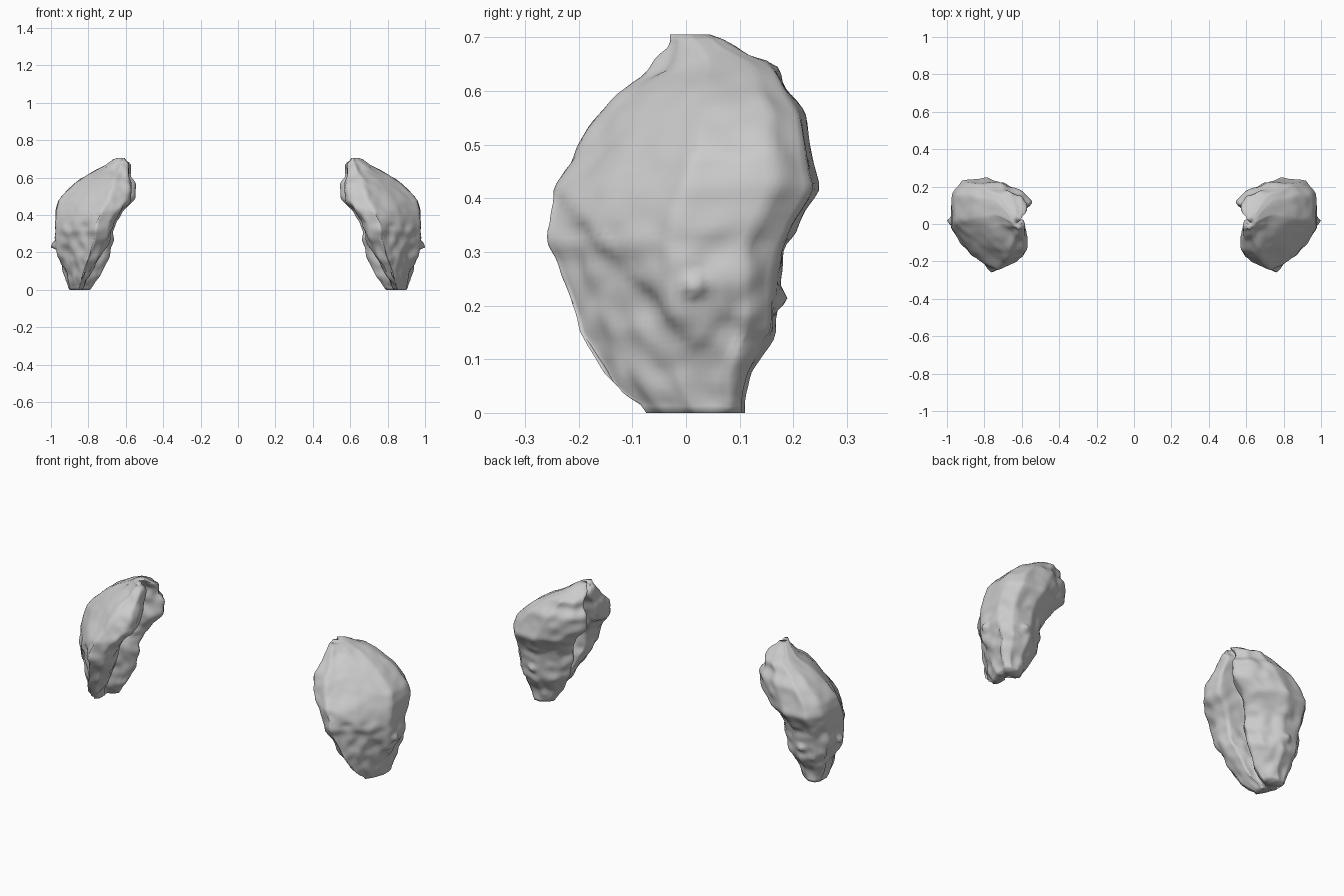
import bpy, bmesh
from mathutils import Vector, noise

if "Cube" in bpy.data.objects:
    bpy.data.objects.remove(bpy.data.objects["Cube"])

# height: z, x min, x max, y min, y max of the right-hand guard
LEVELS = [
    (0.00, .790, .900, -.075, .11), (0.03, .765, .912, -.11, .115),
    (0.07, .740, .925, -.15, .12), (0.15, .698, .950, -.20, .168),
    (0.24, .665, .973, -.225, .175), (0.31, .660, .976, -.255, .185),
    (0.36, .650, .976, -.257, .215), (0.42, .605, .974, -.252, .250),
    (0.48, .548, .960, -.21, .235), (0.56, .546, .885, -.165, .225),
    (0.60, .562, .833, -.122, .192), (0.65, .573, .740, -.062, .167),
    (0.68, .582, .688, -.035, .09), (0.705, .605, .65, -.03, .045)]

# C-shaped plan outline in unit coordinates, with the groove on the inner side
OUTLINE = [(.05, .22), (.10, .08), (.35, 0), (.66, .19), (1, .50), (1, .83),
           (.85, .97), (.5, 1), (.15, .87), (0, .72), (.12, .62), (.44, .51),
           (.42, .42), (.10, .37)]


def resample(points, count):
    pts = [Vector(p) for p in points] + [Vector(points[0])]
    lens = [(b - a).length for a, b in zip(pts, pts[1:])]
    total, out = sum(lens), []
    for i in range(count):
        d, k = total * i / count, 0
        while d > lens[k] and k < len(lens) - 1:
            d -= lens[k]
            k += 1
        out.append(pts[k].lerp(pts[k + 1], d / lens[k]))
    return out


def level(z):
    for a, b in zip(LEVELS, LEVELS[1:]):
        if z <= b[0]:
            t = (z - a[0]) / (b[0] - a[0])
            return [p + (q - p) * t for p, q in zip(a[1:], b[1:])]
    return LEVELS[-1][1:]


# main shell: stacked outlines with an overlapping upper plate
N, ROWS = 96, 56
plan = resample(OUTLINE, N)
studs = [(Vector((.962, .015, .24)), Vector((.038, 0, 0))),
         (Vector((.85, .172, .21)), Vector((0, .022, 0)))]
bm = bmesh.new()
rings = []
for r in range(ROWS + 1):
    z = 0.705 * r / ROWS
    x0, x1, y0, y1 = level(z)
    low = max(0, 1 - z / .28)
    ring = []
    for p in plan:
        u = p.x
        # lower down, the front wing moves outward and fills its outer corner
        if p.y < .5:
            u += low * .35 * (1 - u) * min(1, (.5 - p.y) / .15)
        x, y = x0 + (x1 - x0) * u, y0 + (y1 - y0) * p.y
        outside = (p.x > .35 and p.y < .4) or (p.x > .9 and p.y < .8)
        if outside and z < .12 + 1.1 * abs(y - .02):
            x -= .013 * min(1, z / .08)
        ring.append(bm.verts.new((x, y, z)))
    rings.append(ring)
for a, b in zip(rings, rings[1:]):
    for i in range(N):
        j = (i + 1) % N
        bm.faces.new((a[i], a[j], b[j], b[i]))
bm.faces.new(rings[0][::-1])
bm.faces.new(rings[-1])
sides = [v for ring in rings[1:-1] for v in ring]
bmesh.ops.smooth_vert(bm, verts=sides, factor=.4, use_axis_x=True,
                      use_axis_y=True, use_axis_z=True)
# rough, weathered surface
bm.normal_update()
for v in sides:
    rough = .011 if v.co.z < .35 or v.co.x < .7 else .005
    v.co += v.normal * (noise.noise(v.co * 19) * rough)
# small pointed studs pulled out of the surface
for centre, pull in studs:
    for v in sides:
        d = (v.co - centre).length
        if d < .03 and v.normal.dot(pull) > 0:
            v.co += pull * (1 - d / .03)
bmesh.ops.triangulate(bm, faces=[f for f in bm.faces if len(f.verts) > 4])
bmesh.ops.recalc_face_normals(bm, faces=bm.faces)
# the outermost tip sits exactly at x = 1
tip = max(bm.verts, key=lambda v: v.co.x - 4 * (v.co - studs[0][0]).length)
tip.co.x = 1.0
for f in bm.faces:
    f.smooth = True
mesh = bpy.data.meshes.new("shoulder_guard")
bm.to_mesh(mesh)
bm.free()
guard = bpy.data.objects.new("shoulder_guard", mesh)
bpy.context.collection.objects.link(guard)

# matching guard on the other side
mirror = guard.modifiers.new("other_side", 'MIRROR')
mirror.use_axis[0] = True
mirror.use_mirror_merge = False
